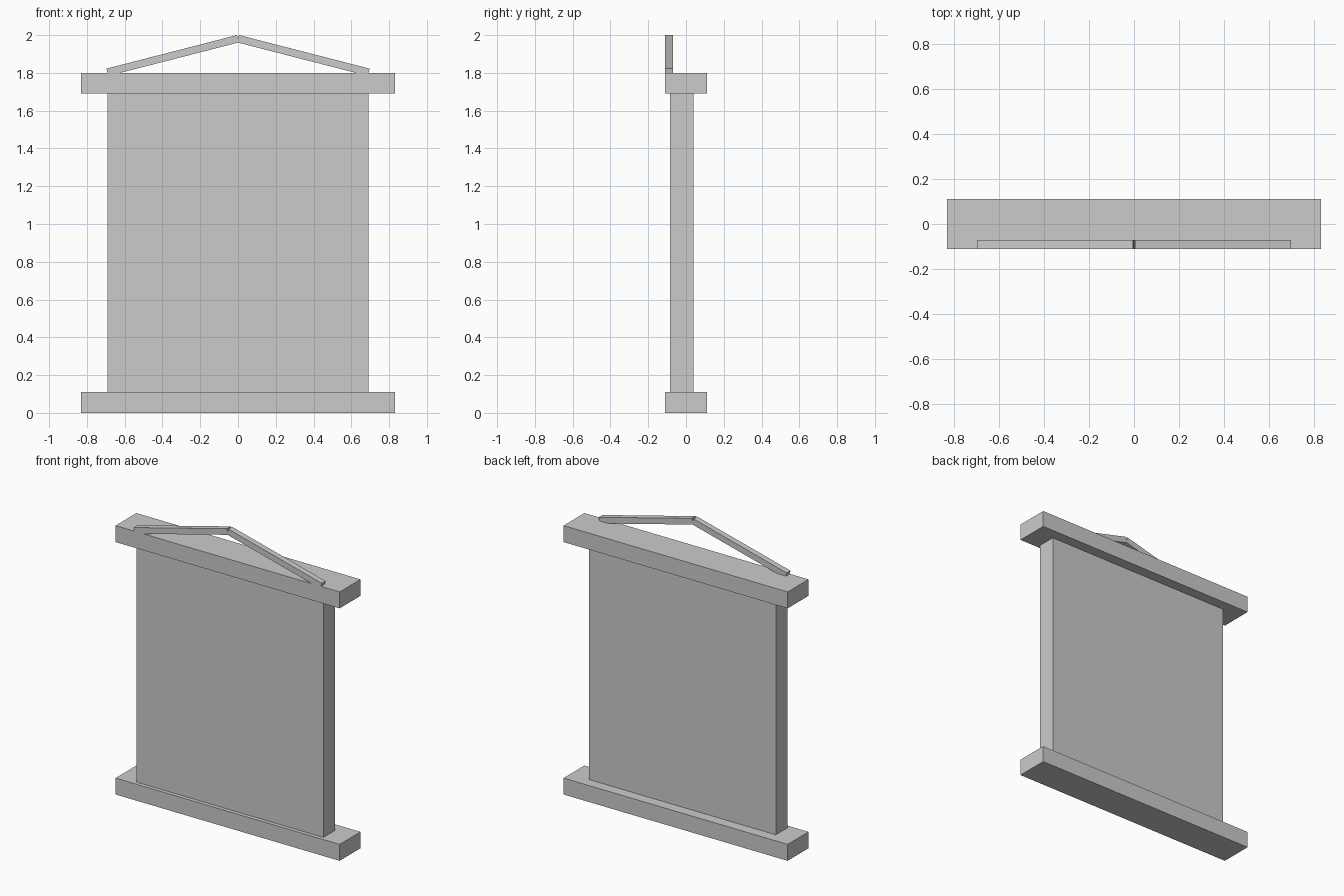
import bpy
from math import radians

if "Cube" in bpy.data.objects:
    bpy.data.objects.remove(bpy.data.objects["Cube"])


def box(name, center, size, tilt=0.0):
    bpy.ops.mesh.primitive_cube_add(size=1, location=center)
    ob = bpy.context.object
    ob.name = name
    ob.data.name = name
    ob.scale = size
    bpy.ops.object.transform_apply(location=False, rotation=False, scale=True)
    ob.rotation_euler.y = tilt
    return ob


# Top and bottom rails
for name, z in (("bottom_rail", 0.055), ("top_rail", 1.745)):
    box(name, (0, 0, z), (1.66, 0.22, 0.11))

# Hanging panel, slightly forward of centre and seated in the rails
box("panel", (0, -0.023, 0.90), (1.384, 0.123, 1.60))

# Two sloping hanger bars meeting at the peak
for name, side in (("left_hanger_bar", -1), ("right_hanger_bar", 1)):
    box(name, (side * 0.346, -0.09, 1.892), (0.714, 0.04, 0.04),
        side * radians(14.4))
